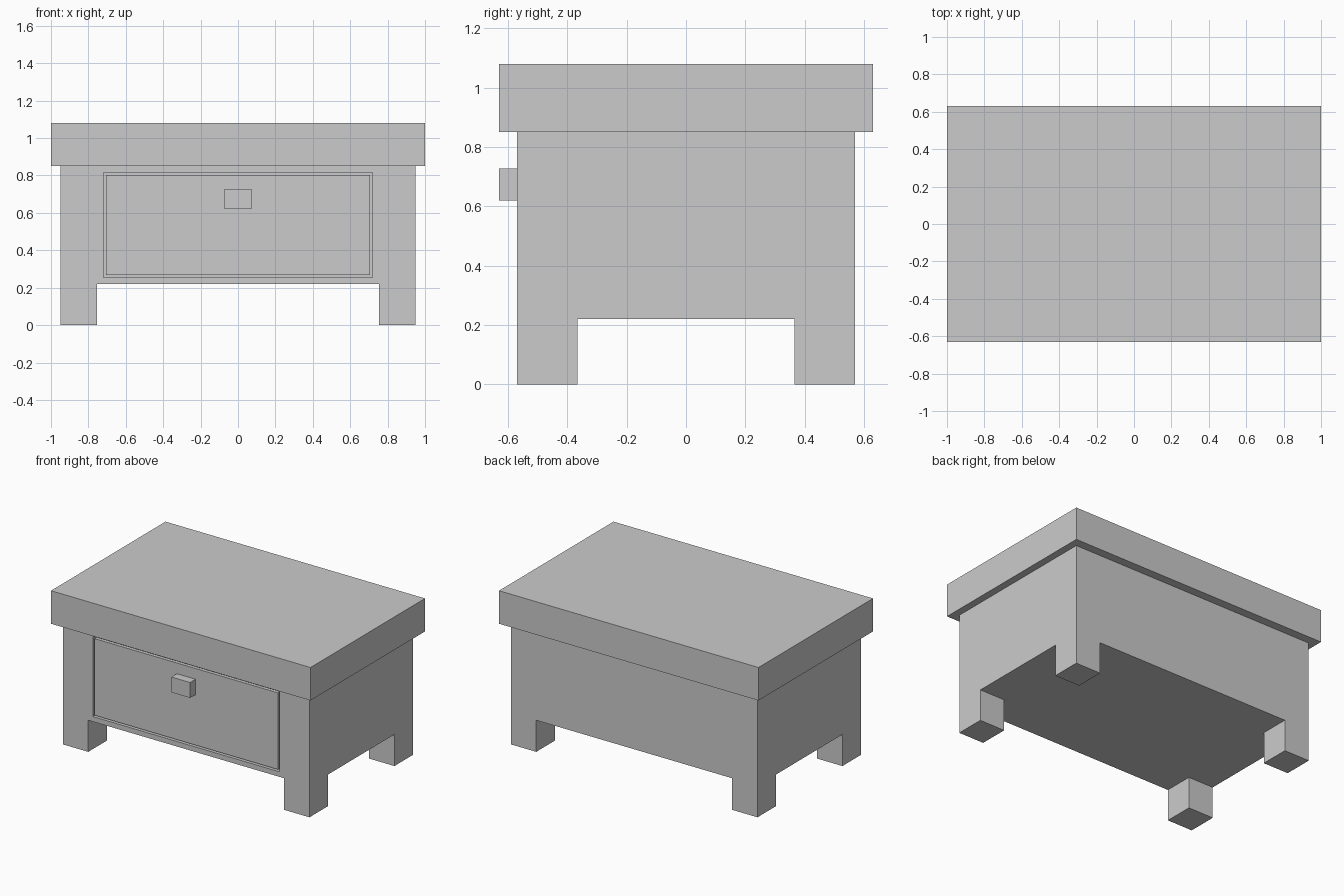
import bpy
import bmesh
from mathutils import Matrix, Vector

old = bpy.data.objects.get("Cube")
if old:
    bpy.data.objects.remove(old, do_unlink=True)

grey = bpy.data.materials.new("plain grey")
grey.use_nodes = True
color = (0.6, 0.6, 0.6, 1)
grey.diffuse_color = color
grey.node_tree.nodes["Principled BSDF"].inputs["Base Color"].default_value = color


def box_mesh(low, high):
    """Bmesh of an axis-aligned box between two corners."""
    low, high = Vector(low), Vector(high)
    bm = bmesh.new()
    place = Matrix.Translation((low + high) / 2) @ Matrix.Diagonal((high - low).to_4d())
    bmesh.ops.create_cube(bm, size=1, matrix=place)
    return bm


def finish(name, bm):
    bmesh.ops.recalc_face_normals(bm, faces=bm.faces)
    mesh = bpy.data.meshes.new(name)
    bm.to_mesh(mesh)
    bm.free()
    mesh.materials.append(grey)
    obj = bpy.data.objects.new(name, mesh)
    bpy.context.collection.objects.link(obj)


def geom(bm):
    return bm.verts[:] + bm.edges[:] + bm.faces[:]


# Overhanging table top
finish("table_top", box_mesh((-1, -0.63, 0.85), (1, 0.63, 1.08)))

# Cabinet body, sliced along the inner sides of the legs
leg_x, leg_y = 0.755, 0.365
bm = box_mesh((-0.95, -0.57, 0.22), (0.95, 0.57, 0.85))
for side in (-1, 1):
    for point, normal in (((side * leg_x, 0, 0), (1, 0, 0)),
                          ((0, side * leg_y, 0), (0, 1, 0))):
        bmesh.ops.bisect_plane(bm, geom=geom(bm), plane_co=point, plane_no=normal)
bm.normal_update()

# Legs pulled down from the bottom corners
corners = []
for face in bm.faces:
    center = face.calc_center_median()
    if face.normal.z < -0.9 and abs(center.x) > leg_x and abs(center.y) > leg_y:
        corners.append(face)
feet = bmesh.ops.extrude_discrete_faces(bm, faces=corners)["faces"]
for vert in {v for f in feet for v in f.verts}:
    vert.co.z = 0

# Drawer front outlined by a recessed groove
bm.normal_update()
drawer = [f for f in bm.faces
          if f.normal.y < -0.9 and abs(f.calc_center_median().x) < 0.1
          and f.calc_center_median().y < -0.5]
bmesh.ops.inset_region(bm, faces=drawer, thickness=0.05)
groove = bmesh.ops.inset_region(bm, faces=drawer, thickness=0.018)["faces"]
pushed = bmesh.ops.extrude_face_region(bm, geom=groove)["geom"]
bmesh.ops.translate(bm, vec=(0, 0.05, 0),
                    verts=[v for v in pushed if isinstance(v, bmesh.types.BMVert)])
leftover = [f for f in groove if f.is_valid]
if leftover:
    bmesh.ops.delete(bm, geom=leftover, context="FACES_ONLY")
finish("cabinet_body", bm)

# Square drawer knob
finish("drawer_knob", box_mesh((-0.072, -0.63, 0.62), (0.072, -0.57, 0.727)))
